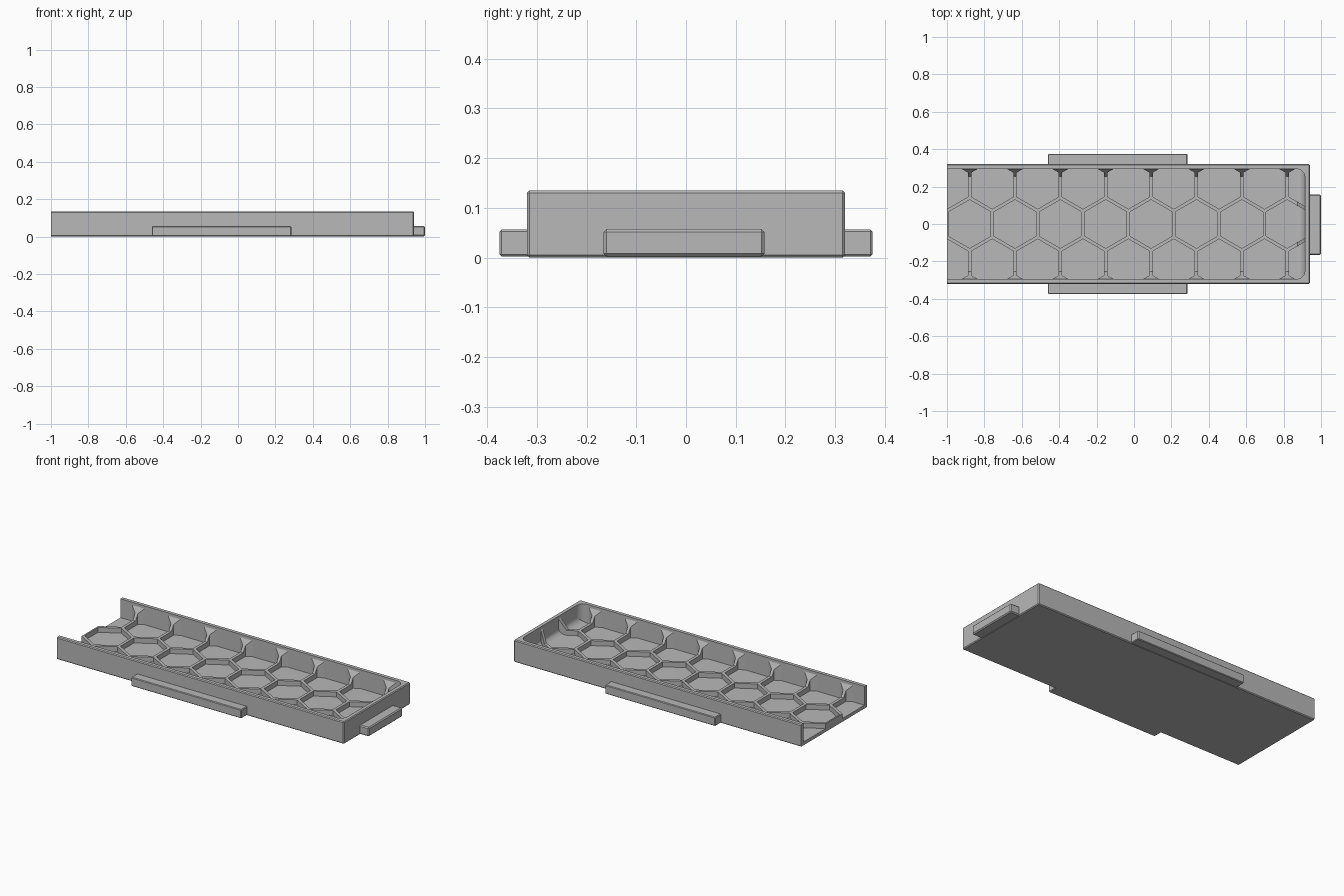
import bpy, bmesh, math
from mathutils import Vector

if "Cube" in bpy.data.objects:
    bpy.data.objects.remove(bpy.data.objects["Cube"])

# Single grey plastic material
grey = bpy.data.materials.new("grey_plastic")
grey.use_nodes = True
colour = (0.48, 0.48, 0.48, 1)
grey.diffuse_color = colour
grey.node_tree.nodes["Principled BSDF"].inputs["Base Color"].default_value = colour

OPEN_X, END_X = -1.0, 0.94          # tray ends
HALF_Y, HEIGHT = 0.32, 0.135        # tray outside
INNER_Y, INNER_X = 0.294, 0.914     # inside wall faces
FLOOR, RIB_TOP = 0.02, 0.05
PITCH, RIB = 0.2425, 0.018          # honeycomb spacing and rib width


def finish(name, bm):
    bmesh.ops.recalc_face_normals(bm, faces=bm.faces)
    mesh = bpy.data.meshes.new(name)
    bm.to_mesh(mesh)
    bm.free()
    mesh.materials.append(grey)
    obj = bpy.data.objects.new(name, mesh)
    bpy.context.collection.objects.link(obj)
    return obj


def box(name, low, high, bevel=0, segments=1, rule=None):
    """Box between two corners, bevelling the edges that pass the rule."""
    bm = bmesh.new()
    bmesh.ops.create_cube(bm, size=1)
    low, high = Vector(low), Vector(high)
    for v in bm.verts:
        v.co = (low + high) / 2 + v.co * (high - low)
    if bevel:
        edges = [e for e in bm.edges if rule is None or rule(e)]
        bmesh.ops.bevel(bm, geom=edges, offset=bevel, segments=segments,
                        profile=0.5, affect='EDGES')
    return finish(name, bm)


def cut(obj, cutter):
    """Subtract a helper from a part and discard the helper."""
    cutter.hide_render = True
    mod = obj.modifiers.new("cut", 'BOOLEAN')
    mod.operation, mod.solver, mod.object = 'DIFFERENCE', 'EXACT', cutter
    bpy.context.view_layer.objects.active = obj
    bpy.ops.object.modifier_apply(modifier=mod.name)
    bpy.data.objects.remove(cutter)


def shade(obj):
    bpy.ops.object.select_all(action='DESELECT')
    obj.select_set(True)
    bpy.context.view_layer.objects.active = obj
    bpy.ops.object.shade_smooth_by_angle(angle=math.radians(30))


# Tray shell: chamfered block hollowed out, open at the -x end
tray = box("tray_shell", (OPEN_X, -HALF_Y, 0), (END_X, HALF_Y, HEIGHT), 0.005, 1,
           lambda e: max(v.co.x for v in e.verts) > 0)
hollow = box("hollow", (OPEN_X - 0.2, -INNER_Y, FLOOR), (INNER_X, INNER_Y, HEIGHT + 0.1),
             0.045, 6, lambda e: all(v.co.x > 0 for v in e.verts))
cut(tray, hollow)
shade(tray)

# Honeycomb web: block with a sloped trough above the rib tops
web = box("honeycomb_web", (OPEN_X, -INNER_Y - 0.008, 0.01),
          (INNER_X + 0.008, INNER_Y + 0.008, 0.12))
bm = bmesh.new()
rings = []
for z, inset in ((RIB_TOP, 0.04), (0.125, -0.004)):
    x0, x1, y = OPEN_X - 0.2, INNER_X - inset, INNER_Y - inset
    rings.append([bm.verts.new(p) for p in
                  ((x0, -y, z), (x1, -y, z), (x1, y, z), (x0, y, z))])
lower, upper = rings
bm.faces.new(lower)
bm.faces.new(upper)
for i in range(4):
    j = (i + 1) % 4
    bm.faces.new((lower[i], lower[j], upper[j], upper[i]))
cut(web, finish("trough", bm))

# Hexagonal pockets in three staggered rows
bm = bmesh.new()
radius = (PITCH - RIB) / math.sqrt(3)
row_step = PITCH * math.sqrt(3) / 2
for row in (-1, 0, 1):
    for k in range(9):
        cx = OPEN_X + PITCH * (k + (0.5 if row == 0 else 0))
        cy = row * row_step
        ring = []
        for i in range(6):
            a = math.radians(30 + 60 * i)
            ring.append(bm.verts.new((cx + radius * math.cos(a),
                                      cy + radius * math.sin(a), FLOOR)))
        face = bm.faces.new(ring)
        top = bmesh.ops.extrude_face_region(bm, geom=[face])["geom"]
        for v in top:
            if isinstance(v, bmesh.types.BMVert):
                v.co.z = 0.2
cut(web, finish("pockets", bm))

# Side tongues, mirrored front and back
for name, side in (("front_tongue", -1), ("back_tongue", 1)):
    ys = sorted((side * 0.31, side * 0.375))
    box(name, (-0.46, ys[0], 0.002), (0.285, ys[1], 0.056), 0.004)

# End tongue
box("end_tongue", (END_X - 0.01, -0.166, 0.002), (1.0, 0.158, 0.057), 0.006)
